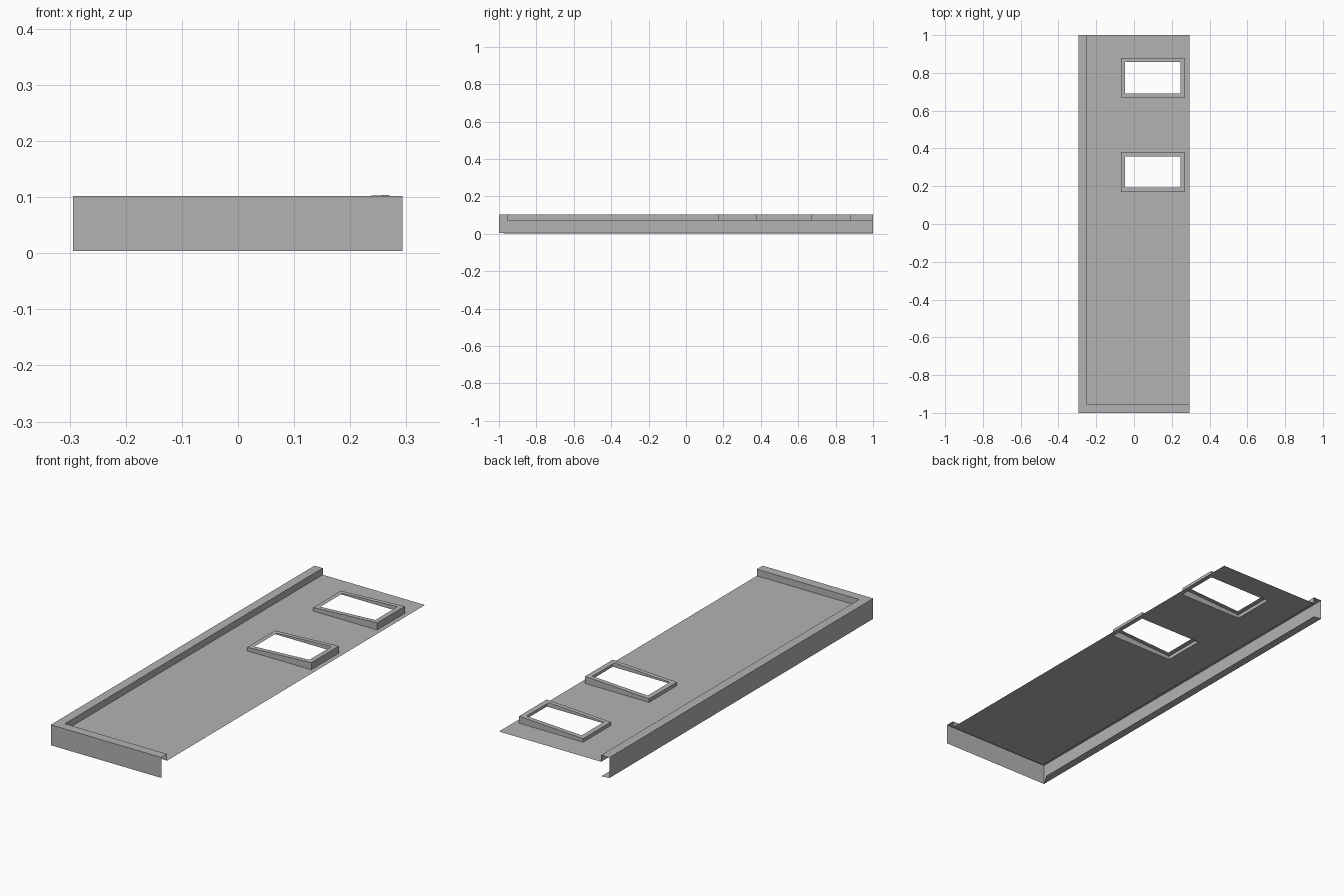
import bpy
import bmesh

cube = bpy.data.objects.get("Cube")
if cube:
    bpy.data.objects.remove(cube, do_unlink=True)

grey = bpy.data.materials.new("sheet_grey")
grey.use_nodes = True
COLOUR = (0.45, 0.45, 0.45, 1)
grey.diffuse_color = COLOUR
grey.node_tree.nodes["Principled BSDF"].inputs["Base Color"].default_value = COLOUR

# Main dimensions
LEFT, RIGHT = 0.293, -0.294
FRONT, BACK = -1.0, 1.0
RIM = 0.044
BOTTOM, DECK, TOP = 0.004, 0.07, 0.102
HATCH_X = (-0.07, 0.27)
HATCHES = {"front_hatch_curb": (0.17, 0.38), "rear_hatch_curb": (0.67, 0.88)}


def sheet(name, quads):
    """Make an object of flat sheet faces, welded at shared corners."""
    bm = bmesh.new()
    for quad in quads:
        bm.faces.new([bm.verts.new(p) for p in quad])
    bmesh.ops.remove_doubles(bm, verts=bm.verts, dist=0.0001)
    mesh = bpy.data.meshes.new(name)
    bm.to_mesh(mesh)
    bm.free()
    mesh.materials.append(grey)
    obj = bpy.data.objects.new(name, mesh)
    bpy.context.collection.objects.link(obj)
    return obj


def bridge(a, b):
    """Quads between two rows of points."""
    return [(a[i], b[i], b[i + 1], a[i + 1]) for i in range(len(a) - 1)]


# Deck sheet, with an opening under each hatch
xs = [RIGHT + RIM, *HATCH_X, LEFT]
ys = [FRONT + RIM, *[y for span in HATCHES.values() for y in span], BACK]
deck = []
for i in range(len(xs) - 1):
    for j in range(len(ys) - 1):
        if i == 1 and j % 2 == 1:
            continue
        x0, x1, y0, y1 = xs[i], xs[i + 1], ys[j], ys[j + 1]
        deck.append([(x0, y0, DECK), (x1, y0, DECK), (x1, y1, DECK), (x0, y1, DECK)])
sheet("deck", deck)

# Folded rim: fascia, cap and inner upstand, mitred round the corner
profile = [(0, BOTTOM), (0, TOP), (RIM, TOP), (RIM, DECK)]
front_end = [(LEFT, FRONT + d, z) for d, z in profile]
corner = [(RIGHT + d, FRONT + d, z) for d, z in profile]
back_end = [(RIGHT + d, BACK, z) for d, z in profile]
sheet("rim", bridge(corner, front_end) + bridge(back_end, corner))

# Return lip along the bottom of the long fascia
sheet("bottom_lip", [[(RIGHT, FRONT, BOTTOM), (RIGHT, BACK, BOTTOM),
                      (RIGHT + RIM, BACK, 0), (RIGHT + RIM, FRONT + 0.07, 0)]])


# Hatch curbs: sloping ring on top of four tapered walls
def slope_z(x):
    t = (x - HATCH_X[0]) / (HATCH_X[1] - HATCH_X[0])
    return 0.087 + 0.017 * t


def loop(x0, x1, y0, y1, height):
    corners = [(x0, y0), (x1, y0), (x1, y1), (x0, y1), (x0, y0)]
    return [(x, y, height(x)) for x, y in corners]


for name, (y0, y1) in HATCHES.items():
    x0, x1 = HATCH_X
    base = loop(x0, x1, y0, y1, lambda x: DECK)
    outer = loop(x0, x1, y0, y1, slope_z)
    inner = loop(x0 + 0.023, x1 - 0.025, y0 + 0.022, y1 - 0.022, slope_z)
    sheet(name, bridge(outer, base) + bridge(inner, outer))
